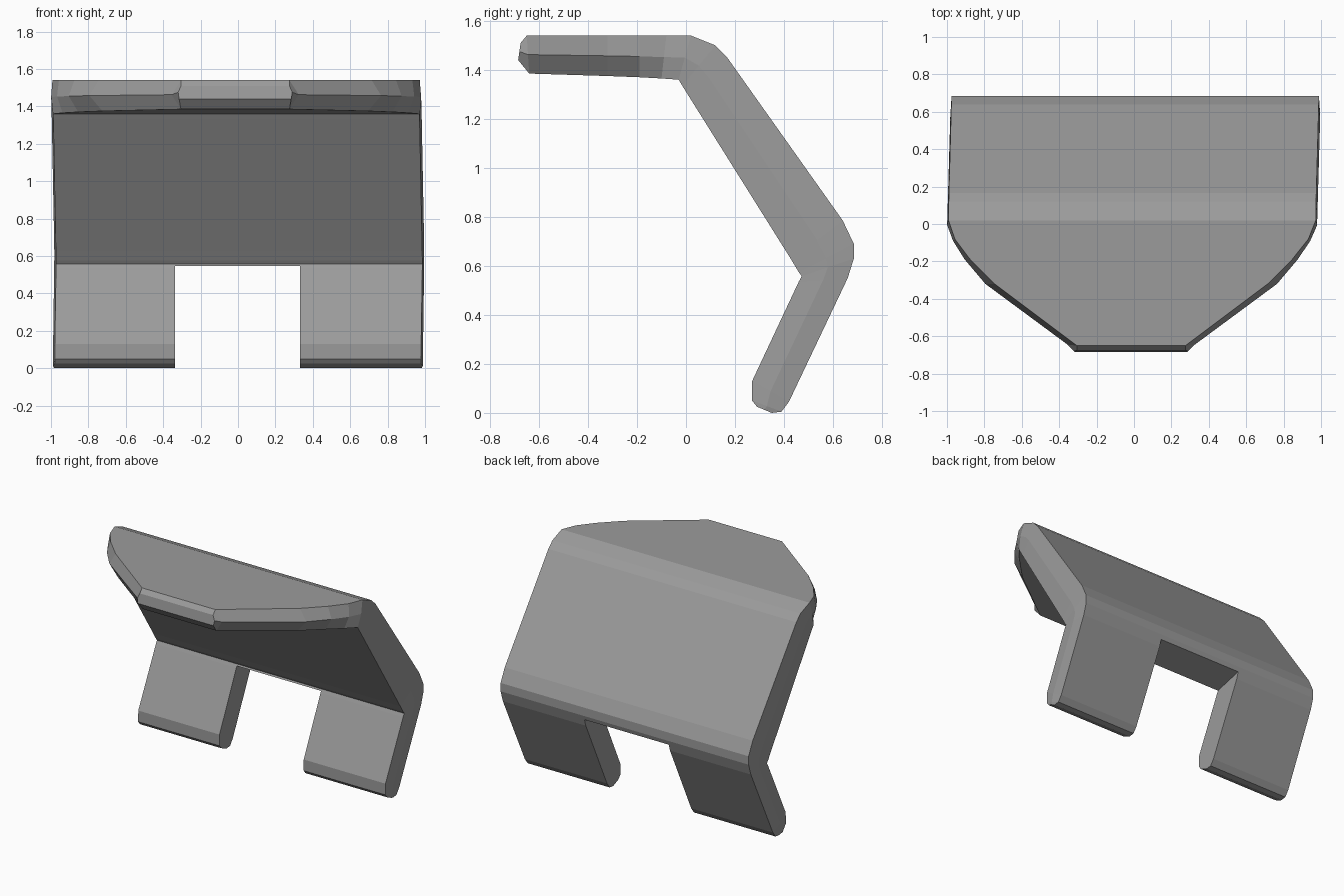
import bpy, bmesh

if "Cube" in bpy.data.objects:
    bpy.data.objects.remove(bpy.data.objects["Cube"])

# Cross-sections along the shell: outer (y, z), inner (y, z),
# half-width at outer edge, at mid ridge, at inner edge
W = (0.982, 0.989, 0.979)
stations = [
    # rounded seat
    ((-0.675, 1.51), (-0.685, 1.44), 0.29, 0.305, 0.30),
    ((-0.65, 1.54), (-0.64, 1.385), 0.29, 0.34, 0.29),
    ((-0.32, 1.54), (-0.32, 1.375), 0.73, 0.78, 0.71),
    ((-0.19, 1.54), (-0.19, 1.37), 0.86, 0.89, 0.84),
    ((-0.08, 1.54), (-0.10, 1.365), 0.945, 0.955, 0.925),
    # seat bend
    ((0.02, 1.54), (-0.03, 1.36), *W),
    ((0.12, 1.50), (-0.015, 1.335), *W),
    ((0.165, 1.455), (0.01, 1.295), *W),
    # knee bend
    ((0.64, 0.785), (0.43, 0.625), *W),
    ((0.685, 0.69), (0.46, 0.575), *W),
    ((0.685, 0.63), (0.472, 0.558), *W),
    ((0.66, 0.55), (0.46, 0.535), *W),
    # feet
    ((0.42, 0.045), (0.27, 0.13), *W),
    ((0.39, 0.005), (0.27, 0.05), *W),
    ((0.35, 0.0), (0.29, 0.025), *W),
]


def add_object(name, bm):
    bmesh.ops.recalc_face_normals(bm, faces=bm.faces)
    mesh = bpy.data.meshes.new(name)
    bm.to_mesh(mesh)
    bm.free()
    obj = bpy.data.objects.new(name, mesh)
    bpy.context.collection.objects.link(obj)
    return obj


# Bent shell lofted through the sections
bm = bmesh.new()
rings = []
for (yo, zo), (yi, zi), wo, wm, wi in stations:
    ym, zm = (yo + yi) / 2, (zo + zi) / 2
    dx = max(-0.015, -0.01 + 0.029 * ym)   # slight sideways skew
    ring = [(-wo, yo, zo), (wo, yo, zo), (wm, ym, zm),
            (wi, yi, zi), (-wi, yi, zi), (-wm, ym, zm)]
    rings.append([bm.verts.new((x + dx, y, z)) for x, y, z in ring])
for a, b in zip(rings, rings[1:]):
    for i in range(6):
        j = (i + 1) % 6
        bm.faces.new((a[i], a[j], b[j], b[i]))
bm.faces.new(rings[0])
bm.faces.new(rings[-1])
shell = add_object("chair_shell", bm)

# Dark grey material
grey = bpy.data.materials.new("dark_grey")
grey.diffuse_color = (0.33, 0.33, 0.33, 1)
grey.use_nodes = True
grey.node_tree.nodes["Principled BSDF"].inputs["Base Color"].default_value = grey.diffuse_color
shell.data.materials.append(grey)

# Slot that separates the two legs, its top rising towards the back
bm = bmesh.new()
bmesh.ops.create_cube(bm, size=1)
for v in bm.verts:
    y = v.co.y + 0.5
    v.co = (v.co.x * 0.667 - 0.002, y, 0.43 + 0.25 * y if v.co.z > 0 else -0.2)
slot = add_object("leg_slot_cutter", bm)
slot.data.materials.append(grey)
slot.hide_render = True
slot.display_type = 'WIRE'

cut = shell.modifiers.new("leg_slot", 'BOOLEAN')
cut.operation = 'DIFFERENCE'
cut.solver = 'EXACT'
cut.object = slot
